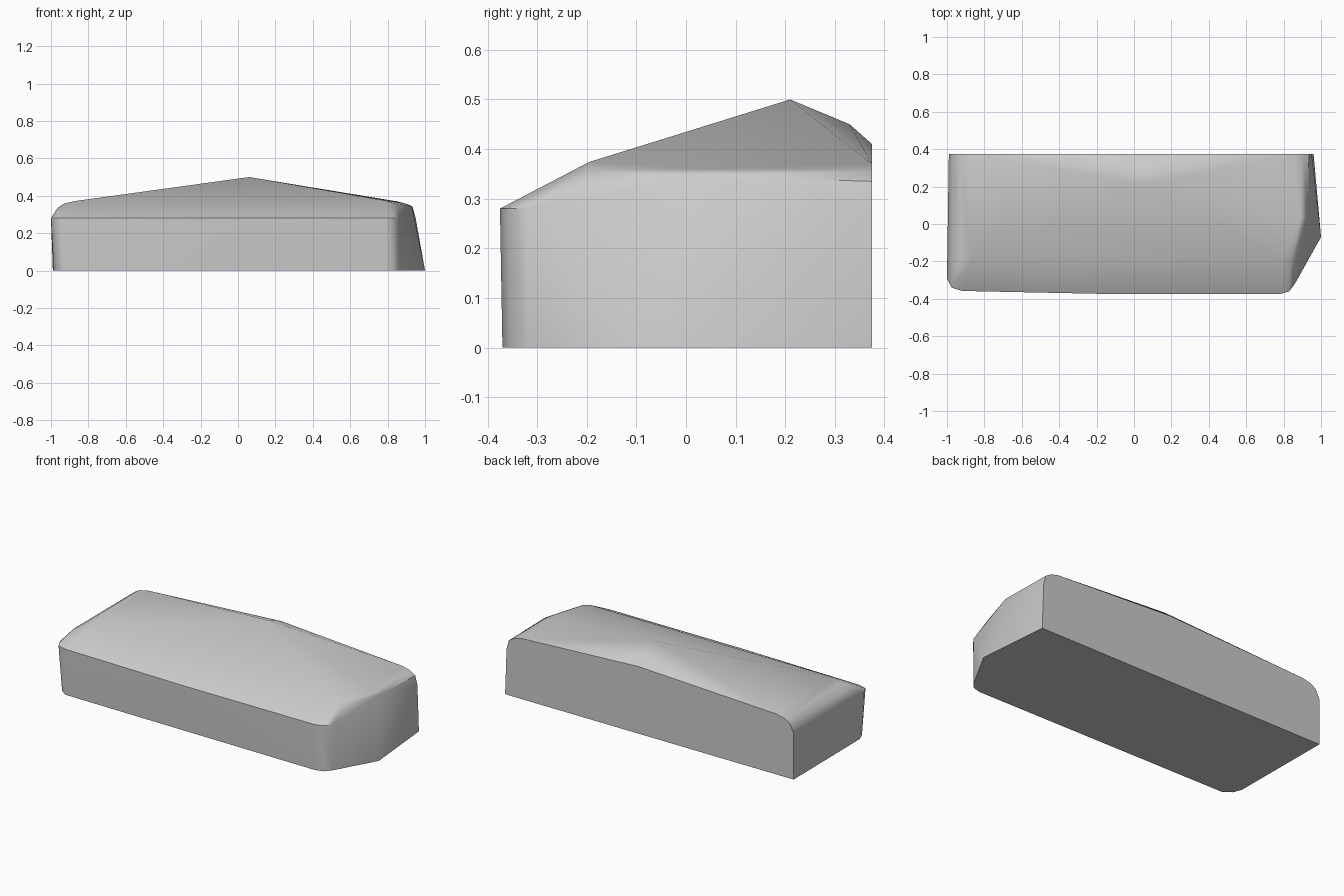
import bpy
import bmesh
import math

cube = bpy.data.objects.get("Cube")
if cube:
    bpy.data.objects.remove(cube, do_unlink=True)

BACK = 0.375

# One plain grey for the whole stone
grey = bpy.data.materials.new("stone_grey")
grey.use_nodes = True
colour = (0.6, 0.6, 0.6, 1)
grey.diffuse_color = colour
grey.node_tree.nodes["Principled BSDF"].inputs["Base Color"].default_value = colour

# Footprint on the ground, with a pointed right end
base = [(-0.99, BACK), (-0.985, -0.27), (-0.965, -0.32), (-0.92, -0.355),
        (0.78, -0.37), (0.83, -0.355), (0.86, -0.32), (1, -0.07), (0.96, BACK)]

# Rim along the top of the upright sides
rim = [(-0.99, BACK), (-1, -0.29), (-0.975, -0.34), (-0.92, -0.358),
       (-0.1, -0.375), (0.78, -0.375), (0.83, -0.36), (0.86, -0.32),
       (0.95, BACK)]

# Rounded shoulders between the sides and the crown
shoulder = [(-0.965, BACK, 0.335), (-0.965, -0.21, 0.335),
            (-0.93, BACK, 0.357), (-0.925, -0.2, 0.36),
            (0.935, BACK, 0.335), (0.93, 0.03, 0.345), (0.865, -0.2, 0.335),
            (0.9, BACK, 0.357), (0.89, 0.03, 0.36), (0.84, -0.2, 0.357)]

# Four crown corners, the peak and the back slope
crown = [(-0.87, BACK, 0.37), (-0.87, -0.195, 0.372),
         (0.85, BACK, 0.37), (0.79, -0.195, 0.374),
         (0.06, 0.21, 0.5), (0.06, 0.33, 0.45), (0.06, BACK, 0.41)]

points = [(x, y, 0) for x, y in base] + [(x, y, 0.28) for x, y in rim]
points += shoulder + crown

# Wrap the rings in a closed faceted skin
bm = bmesh.new()
for point in points:
    bm.verts.new(point)
hull = bmesh.ops.convex_hull(bm, input=bm.verts[:])
loose = [v for v in bm.verts if not v.link_faces]
bmesh.ops.delete(bm, geom=loose, context="VERTS")
bmesh.ops.dissolve_limit(bm, angle_limit=math.radians(1),
                         verts=bm.verts[:], edges=bm.edges[:])
bmesh.ops.recalc_face_normals(bm, faces=bm.faces[:])
mesh = bpy.data.meshes.new("stone_slab")
bm.to_mesh(mesh)
bm.free()

stone = bpy.data.objects.new("stone_slab", mesh)
bpy.context.collection.objects.link(stone)
mesh.materials.append(grey)

# Soft facets with crisp back, base and front edges
bpy.ops.object.select_all(action="DESELECT")
stone.select_set(True)
bpy.context.view_layer.objects.active = stone
bpy.ops.object.shade_smooth_by_angle(angle=math.radians(42))
weighted = stone.modifiers.new("soft_facets", "WEIGHTED_NORMAL")
weighted.keep_sharp = True
